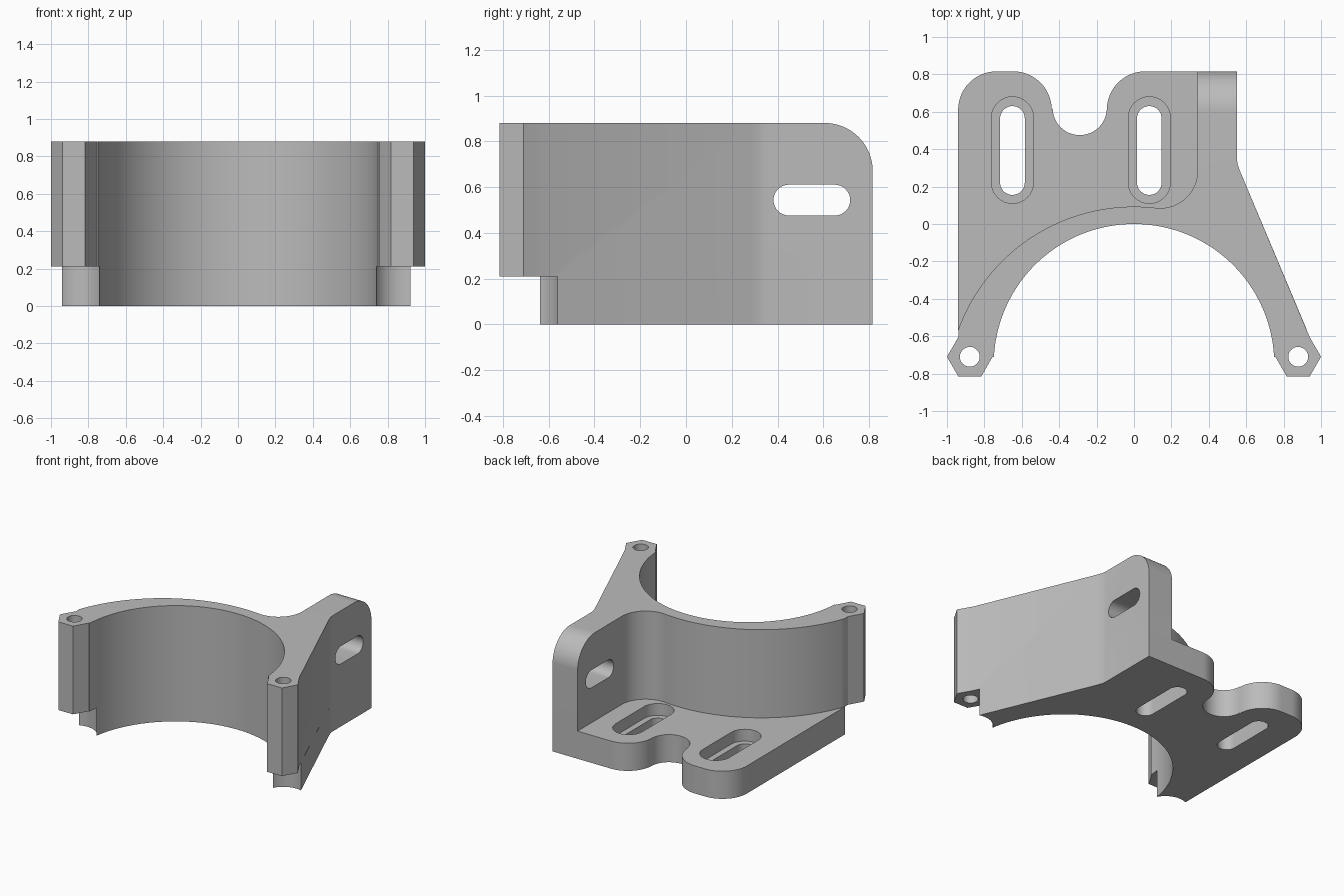
import bpy, bmesh
from math import sin, cos, radians, sqrt, degrees, acos, asin
from mathutils import Matrix

cube = bpy.data.objects.get("Cube")
if cube:
    bpy.data.objects.remove(cube, do_unlink=True)

grey = bpy.data.materials.new("plain grey")
grey.use_nodes = True
colour = (0.5, 0.5, 0.5, 1)
grey.diffuse_color = colour
grey.node_tree.nodes["Principled BSDF"].inputs["Base Color"].default_value = colour

TOP, STEP, BACK = 0.88, 0.21, 0.816
BOSS_X, BOSS_Y = 0.878, -0.71


def arc(cx, cy, r, start, end, n=24):
    """Points along an arc, angles in degrees."""
    angles = [radians(start + (end - start) * i / n) for i in range(n + 1)]
    return [(cx + r * cos(a), cy + r * sin(a)) for a in angles]


def slot(cx, cy, length, width):
    """Outline of a round-ended slot running along the second axis."""
    r, h = width / 2, (length - width) / 2
    return arc(cx, cy + h, r, 0, 180, 16) + arc(cx, cy - h, r, 180, 360, 16)


def prism(name, outline, low, high, along_x=False):
    """Extrude an outline along z, or a (y, z) outline along x."""
    bm = bmesh.new()
    face = bm.faces.new([bm.verts.new((u, v, low)) for u, v in outline])
    out = bmesh.ops.extrude_face_region(bm, geom=[face])
    bmesh.ops.translate(bm, vec=(0, 0, high - low),
                        verts=[v for v in out["geom"] if isinstance(v, bmesh.types.BMVert)])
    if along_x:
        turn = Matrix(((0, 0, 1), (1, 0, 0), (0, 1, 0)))
        bmesh.ops.transform(bm, matrix=turn.to_4x4(), verts=bm.verts)
    bmesh.ops.remove_doubles(bm, verts=bm.verts, dist=1e-5)
    bmesh.ops.recalc_face_normals(bm, faces=bm.faces)
    mesh = bpy.data.meshes.new(name)
    bm.to_mesh(mesh)
    bm.free()
    mesh.materials.append(grey)
    obj = bpy.data.objects.new(name, mesh)
    bpy.context.collection.objects.link(obj)
    return obj


def combine(target, tool, operation="DIFFERENCE"):
    """Apply a boolean and discard the tool."""
    bpy.context.view_layer.objects.active = target
    mod = target.modifiers.new("combine", "BOOLEAN")
    mod.operation, mod.solver, mod.object = operation, "EXACT", tool
    bpy.ops.object.modifier_apply(modifier=mod.name)
    bpy.data.objects.remove(tool, do_unlink=True)


# Shared edges: the round opening and the sloping right side
opening = arc(0, -0.75, 0.75, 177, 3, 64)
bend_to_slope = [(0.94, -0.604), (0.566, 0.285), (0.554, 0.32), (0.55, 0.35)]

# Base plate with two rounded lobes at the back
base = prism("base_plate", opening + bend_to_slope + [(0.55, BACK)]
             + arc(0.06, 0.611, 0.205, 90, 180)
             + arc(-0.29, 0.62, 0.145, 0, -180)
             + arc(-0.645, 0.611, 0.205, 0, 90)
             + arc(-0.735, 0.611, 0.205, 90, 180)
             + [(-0.94, -0.604)], 0, STEP)

# Clearance scallops under the screw bosses
for side in (-1, 1):
    combine(base, prism("scallop_cutter", arc(side * BOSS_X, BOSS_Y, 0.155, 0, 360, 48),
                        -0.1, STEP + 0.1))

# Recessed adjustment slots in the plate
for x in (-0.65, 0.082):
    combine(base, prism("recess_cutter", slot(x, 0.395, 0.57, 0.225), 0.12, STEP + 0.1))
    combine(base, prism("slot_cutter", slot(x, 0.393, 0.475, 0.132), -0.1, STEP + 0.1))

# Curved wall with hexagonal ends, blending into the upright flange
outer_y = -0.907
blend_x, blend_r = 0.14, 0.2
blend_y = outer_y + sqrt((1 + blend_r) ** 2 - blend_x ** 2)
lean = degrees(asin(blend_x / (1 + blend_r)))
hex_end = arc(BOSS_X, BOSS_Y, 0.122, 180, 420, 4)
left_end = [(-x, y) for x, y in reversed(hex_end)]
wall = prism("curved_wall", opening + hex_end[0:] + bend_to_slope[1:]
             + [(0.55, BACK), (0.34, BACK)]
             + arc(blend_x, blend_y, blend_r, 0, -90 - lean)
             + arc(0, outer_y, 1, 90 - lean, degrees(acos(-0.939)), 48)[1:]
             + left_end, STEP, TOP)

# Screw holes through the bosses
for side in (-1, 1):
    combine(wall, prism("hole_cutter", arc(side * BOSS_X, BOSS_Y, 0.053, 0, 360, 32), 0, 1))

# Rounded back corner and cross slot of the flange
combine(wall, prism("corner_cutter", arc(BACK - 0.21, TOP - 0.21, 0.21, 0, 90)
                    + [(BACK - 0.21, 1), (1, 1), (1, TOP - 0.21)], 0.3, 0.6, True))
flange_slot = [(v, u) for u, v in slot(0.543, 0.55, 0.335, 0.135)]
combine(wall, prism("cross_slot_cutter", flange_slot, 0.3, 0.6, True))

# Join wall and plate into a single bracket
combine(base, wall, "UNION")
base.name = "mounting_bracket"
bpy.ops.object.select_all(action="DESELECT")
base.select_set(True)
bpy.context.view_layer.objects.active = base
bpy.ops.object.shade_smooth_by_angle(angle=radians(25))
